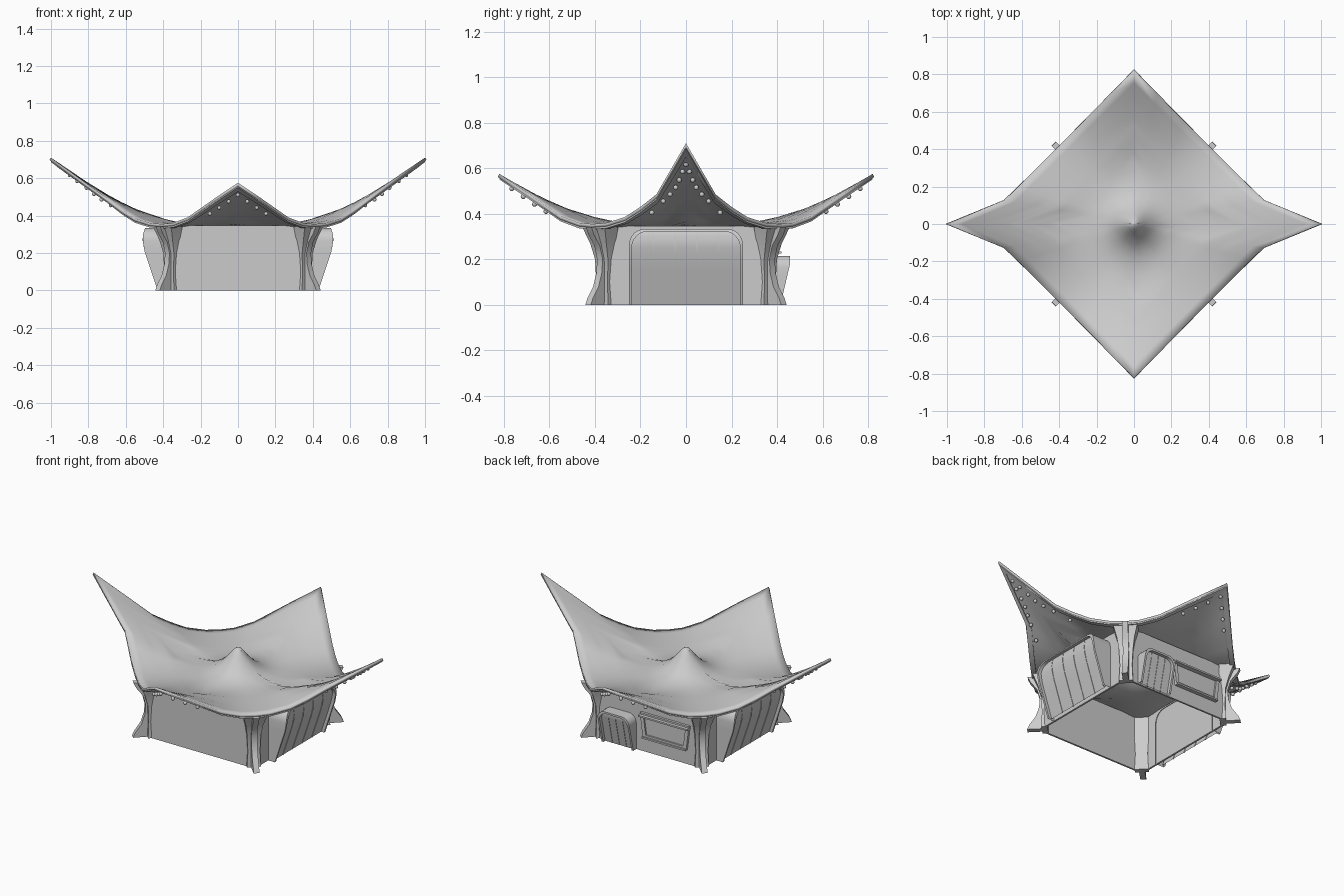
import bpy, bmesh, math
from mathutils import Vector

if "Cube" in bpy.data.objects:
    bpy.data.objects.remove(bpy.data.objects["Cube"])


def make(name, verts, faces, smooth=None, solid=0, offset=-1):
    me = bpy.data.meshes.new(name)
    bm = bmesh.new()
    vs = [bm.verts.new(v) for v in verts]
    for f in faces:
        bm.faces.new([vs[i] for i in f])
    bmesh.ops.recalc_face_normals(bm, faces=bm.faces)
    if solid and name == "roof" and sum(f.normal.z for f in bm.faces) < 0:
        bmesh.ops.reverse_faces(bm, faces=bm.faces)
    bm.to_mesh(me)
    bm.free()
    ob = bpy.data.objects.new(name, me)
    bpy.context.collection.objects.link(ob)
    if solid:
        m = ob.modifiers.new("Thickness", 'SOLIDIFY')
        m.thickness, m.offset = solid, offset
    if smooth:
        bpy.ops.object.select_all(action='DESELECT')
        ob.select_set(True)
        bpy.context.view_layer.objects.active = ob
        bpy.ops.object.shade_smooth_by_angle(angle=math.radians(smooth))
    return ob


def loft(name, loops, closed=True, caps=False, **kw):
    n = len(loops[0])
    faces = []
    for r in range(len(loops) - 1):
        for i in range(n if closed else n - 1):
            j = (i + 1) % n
            faces.append((r*n + i, r*n + j, (r+1)*n + j, (r+1)*n + i))
    if caps:
        faces += [tuple(range(n)), tuple((len(loops)-1)*n + i for i in range(n))]
    return make(name, [v for l in loops for v in l], faces, **kw)


def interp(x, pts):
    for (a, p), (b, q) in zip(pts, pts[1:]):
        if x <= b:
            return p + (q - p) * (x - a) / (b - a)
    return pts[-1][1]


# roof edge, one quadrant, mirrored into a full loop
quad = [(1, 0, .71), (.69, .13, .485), (.62, .20, .43), (.55, .27, .385), (.47, .35, .36),
        (.41, .41, .355), (.35, .47, .36), (.27, .55, .39), (.12, .70, .495), (0, .82, .575)]
half = quad + [(-x, y, z) for x, y, z in quad[-2::-1]]
edge = half + [(x, -y, z) for x, y, z in half[-2:0:-1]]
BASE = .352
BUMP = [(0, .16), (.02, .15), (.05, .112), (.09, .066), (.14, .028), (.2, .008), (.27, 0), (2, 0)]
RISE = [(0, 0), (.34, .01), (.47, .075), (.57, .23), (.7, .40), (.84, .66), (1, 1)]


def roof_pt(e, t, drop=0):
    x, y, z = e[0]*t, e[1]*t, BASE + (e[2] - BASE) * interp(t, RISE)
    return Vector((x, y, z + interp(math.hypot(x, y), BUMP) - drop))


# roof canopy with central peak
steps = [.03, .06, .1, .15, .2, .26, .34, .4, .47, .57, .64, .7, .77, .84, .92, 1]
rings = [[roof_pt(e, t) for e in edge] for t in steps]
n = len(edge)
verts = [v for r in rings for v in r] + [Vector((0, 0, BASE + .16))]
faces = [(r*n + i, r*n + (i+1) % n, (r+1)*n + (i+1) % n, (r+1)*n + i)
         for r in range(len(rings)-1) for i in range(n)]
faces += [(i, (i+1) % n, len(verts)-1) for i in range(n)]
make("roof", verts, faces, smooth=40, solid=.015)

# trim band under the roof edge
trim = [[roof_pt(e, a, d) for e in edge] for a, d in
        ((.95, .012), (1, .012), (1, .024), (.95, .024), (.95, .012))]
loft("roof_edge_trim", trim, smooth=30)

# rivets under the four roof tips
side = [(.9, 0, .617), (.86, .015, .585), (.81, .03, .548), (.77, .045, .515),
        (.73, .07, .485), (.68, .1, .455), (.6, .15, .405)]
front = [(0, .765, .51), (.05, .715, .475), (.1, .665, .442), (.15, .615, .41)]
bm = bmesh.new()
spots = {(sx*x, sy*y, z) for x, y, z in side + front for sx in (1, -1) for sy in (1, -1)}
for p in sorted(spots):
    s = bmesh.ops.create_uvsphere(bm, u_segments=10, v_segments=6, radius=.011)
    bmesh.ops.translate(bm, verts=s['verts'], vec=p)
me = bpy.data.meshes.new("roof_rivets")
bm.to_mesh(me)
bm.free()
me.shade_smooth()
bpy.context.collection.objects.link(bpy.data.objects.new("roof_rivets", me))

# hollow walls with cut corners, open below
W, C = .385, .34
octo = [(C, -W), (W, -C), (W, C), (C, W), (-C, W), (-W, C), (-W, -C), (-C, -W)]
loft("walls", [[(x, y, z) for x, y in octo] for z in (0, .346)], solid=.012)

# corner posts: a flared bracket and a curved outer fin
FIN = [(0, .608), (.03, .595), (.08, .56), (.14, .54), (.2, .535), (.26, .552), (.31, .59), (.342, .605)]
BRK = [(0, .04, .525), (.1, .035, .522), (.2, .04, .525), (.27, .05, .545), (.342, .07, .575)]
for k in range(4):
    a = math.radians(45 + 90*k)
    d, s = Vector((math.cos(a), math.sin(a), 0)), Vector((-math.sin(a), math.cos(a), 0))

    def section(r0, r, w, z):
        h = Vector((0, 0, z))
        return [d*r0 - s*w + h, d*r - s*w + h, d*r + s*w + h, d*r0 + s*w + h]
    loft(f"post_fin_{k}", [section(.5, r, .017, z) for z, r in FIN], caps=True, smooth=30)
    loft(f"post_bracket_{k}", [section(.49, r, w, z) for z, w, r in BRK], caps=True, smooth=30)


# leaning arched hoods with a recessed planked face
def arch(w, h, rad, inset=0):
    w, h = w - inset, h - inset
    pts = [(w, h*i/5*(1 - rad/h)) for i in range(6)]
    pts += [(w - rad + rad*math.cos(a), h - rad + rad*math.sin(a))
            for a in [math.pi/2*i/6 for i in range(1, 6)]]
    pts += [(w - rad, h)]
    return pts + [(-u, v) for u, v in reversed(pts)]


def hood(name, place, w, h, rad, lean, inset, recess, planks):
    out, inn = arch(w, h, rad), arch(w, h, rad, inset)
    dep = lambda v: interp(v, lean)
    loops = [[place(u, .37, v) for u, v in out], [place(u, dep(v), v) for u, v in out],
             [place(u, dep(v), v) for u, v in inn], [place(u, dep(v) - recess, v) for u, v in inn]]
    loft(name + "_frame", loops, closed=False, smooth=35)
    m = len(inn)
    make(name + "_face", loops[3], [(i, i+1, m-2-i, m-1-i) for i in range(m//2 - 1)], smooth=40)
    pw = 2*(w - inset) / planks
    for i in range(1, planks):
        u = -(w - inset) + pw*i
        rows = []
        for j in range(9):
            v = (h - inset)*j/8*.97
            f = dep(v) - recess
            rows.append([place(u - .003, f - .003, v), place(u - .003, f + .003, v),
                         place(u + .003, f + .003, v), place(u + .003, f - .003, v)])
        loft(f"{name}_batten_{i}", rows, caps=True, smooth=35)


big = [(0, .43), (.12, .47), (.22, .503), (.27, .51), (.3, .508), (.34, .495)]
small = [(0, .415), (.15, .45), (.18, .457), (.23, .457)]
hood("right_gate", lambda u, d, v: (d, u, v), .25, .334, .07, big, .012, .02, 5)
hood("left_gate", lambda u, d, v: (-d, u, v), .25, .334, .07, big, .012, .02, 5)
hood("back_door", lambda u, d, v: (u + .185, d, v), .11, .215, .05, small, .012, .02, 4)


# back window: pane, tapered frame, sill and lintel
def slab(name, corners, y0, y1):
    loft(name, [[(x, y, z) for x, z in corners] for y in (y0, y1)], caps=True)


outer = [(.02, .09), (.04, .245), (-.3, .245), (-.28, .09)]
inner = [(.0, .112), (.015, .225), (-.275, .225), (-.26, .112)]
frame = [[(x, y, z) for x, z in pts] for pts, y in
         ((outer, .38), (outer, .4), (inner, .4), (inner, .38))]
loft("back_window_frame", frame)
slab("back_window_pane", inner, .38, .39)
slab("back_window_sill", [(.02, .09), (.02, .1), (-.28, .1), (-.28, .09)], .38, .41)
slab("back_window_lintel", [(.04, .225), (.04, .235), (-.3, .235), (-.3, .225)], .38, .42)
